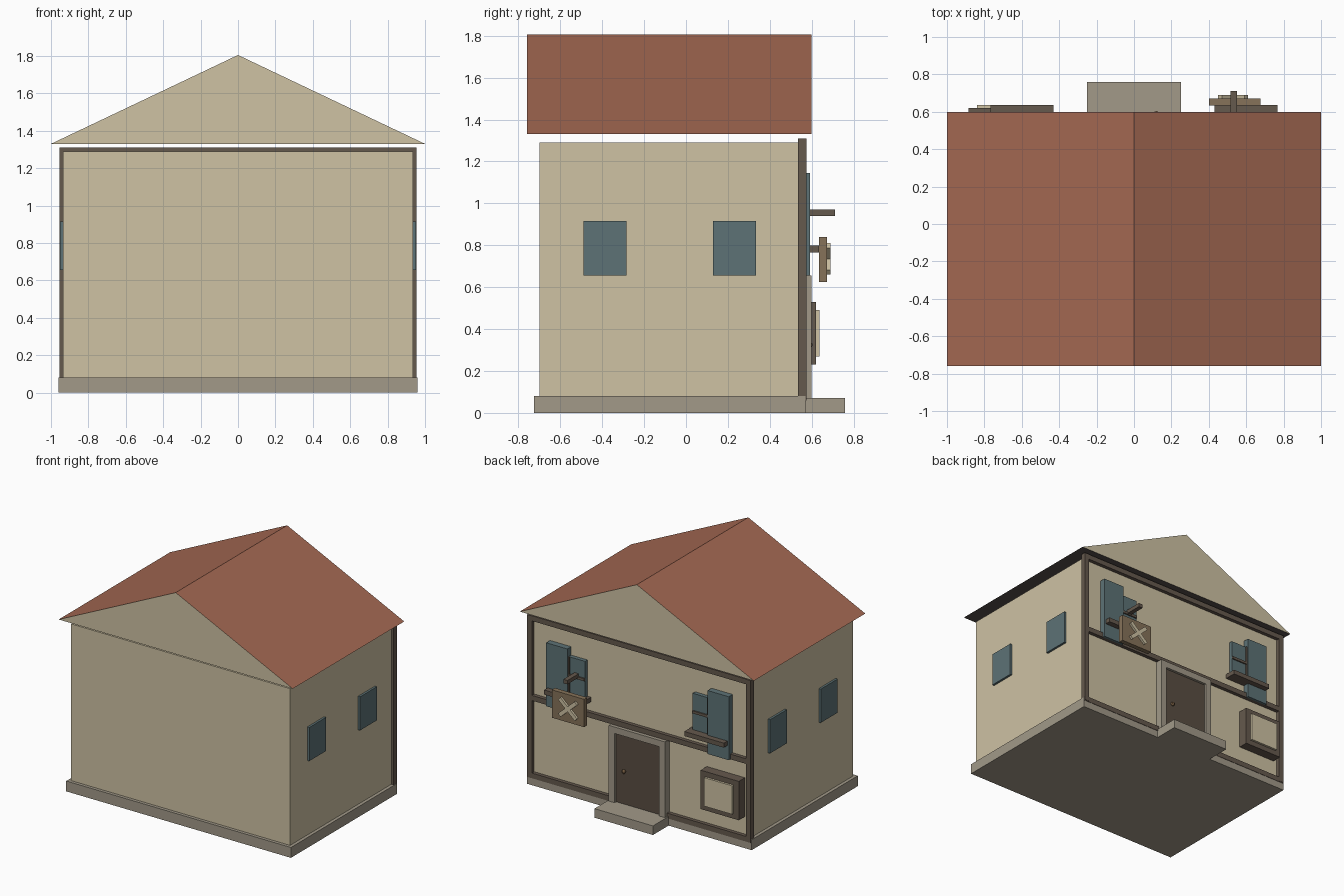
import bpy, bmesh, math

if "Cube" in bpy.data.objects:
    bpy.data.objects.remove(bpy.data.objects["Cube"])

def mat(name, r, g, b):
    m = bpy.data.materials.new(name)
    m.diffuse_color = (r, g, b, 1)
    m.use_nodes = True
    m.node_tree.nodes["Principled BSDF"].inputs["Base Color"].default_value = m.diffuse_color
    return m

PLASTER = mat("plaster", 0.62, 0.54, 0.37)
STONE = mat("stone", 0.36, 0.32, 0.25)
TIMBER = mat("timber", 0.13, 0.10, 0.075)
DOOR = mat("door_wood", 0.10, 0.075, 0.055)
GLASS = mat("teal", 0.11, 0.17, 0.18)
SIGN = mat("sign_wood", 0.24, 0.17, 0.10)
BRASS = mat("knob_metal", 0.20, 0.12, 0.06)
TILE = mat("roof_tile", 0.37, 0.14, 0.085)
SOFFIT = mat("soffit", 0.09, 0.075, 0.07)

def finish(bm, name, *mats):
    bmesh.ops.recalc_face_normals(bm, faces=bm.faces)
    me = bpy.data.meshes.new(name)
    bm.to_mesh(me)
    bm.free()
    for m in mats:
        me.materials.append(m)
    ob = bpy.data.objects.new(name, me)
    bpy.context.collection.objects.link(ob)
    return ob

def box(name, x, y, z, m):
    """Axis-aligned box from (min, max) ranges."""
    bm = bmesh.new()
    bmesh.ops.create_cube(bm, size=1)
    for v in bm.verts:
        for i, r in enumerate((x, y, z)):
            v.co[i] = r[1] if v.co[i] > 0 else r[0]
    return finish(bm, name, m)

def pair(name, x, y, z, m):
    """Box on +x and its mirror on -x."""
    box(name + "_right", x, y, z, m)
    box(name + "_left", (-x[1], -x[0]), y, z, m)

# Body
box("plinth", (-0.96, 0.96), (-0.725, 0.57), (0, 0.08), STONE)
box("walls", (-0.935, 0.935), (-0.70, 0.545), (0.08, 1.29), PLASTER)
box("step", (-0.25, 0.25), (0.565, 0.76), (0, 0.07), STONE)

# Roof: gabled prism, plaster gables, tiled slopes
bm = bmesh.new()
profile = ((-1, 1.33), (1, 1.33), (0, 1.805))
ends = [[bm.verts.new((x, y, z)) for x, z in profile] for y in (-0.76, 0.60)]
for e in ends:
    bm.faces.new(e).material_index = 1
for i in range(3):
    j = (i + 1) % 3
    f = bm.faces.new((ends[0][i], ends[0][j], ends[1][j], ends[1][i]))
    f.material_index = 2 if i == 0 else 0
finish(bm, "roof", TILE, PLASTER, SOFFIT)

# Timber framing on the door side
FRAME_Y = (0.535, 0.575)
pair("corner_post", (0.915, 0.955), FRAME_Y, (0.06, 1.31), TIMBER)
for name, z in (("bottom_beam", 0.075), ("middle_beam", 0.675), ("top_beam", 1.29)):
    box(name, (-0.953, 0.953), (0.536, 0.573), (z - 0.02, z + 0.02), TIMBER)

# Side windows
for y0 in (-0.49, 0.13):
    pair("side_window", (0.93, 0.952), (y0, y0 + 0.205), (0.655, 0.915), GLASS)

# Windows with shutter and sill
pair("window_pane", (0.46, 0.74), (0.54, 0.575), (0.79, 1.08), GLASS)
pair("window_bar_across", (0.46, 0.74), (0.57, 0.585), (0.93, 0.95), TIMBER)
pair("window_bar_upright", (0.59, 0.61), (0.57, 0.584), (0.79, 1.08), TIMBER)
pair("shutter", (0.60, 0.78), (0.54, 0.592), (0.655, 1.145), GLASS)
pair("sill", (0.43, 0.768), (0.54, 0.635), (0.765, 0.80), TIMBER)

# Door
pair("door_post", (0.19, 0.24), (0.54, 0.60), (0.07, 0.655), STONE)
box("door_lintel", (-0.19, 0.19), (0.54, 0.60), (0.605, 0.655), STONE)
box("door", (-0.19, 0.19), (0.54, 0.58), (0.07, 0.605), DOOR)
bm = bmesh.new()
bmesh.ops.create_uvsphere(bm, u_segments=8, v_segments=6, radius=0.016)
finish(bm, "door_knob", BRASS).location = (0.12, 0.588, 0.325)

# Notice board
box("notice_frame", (-0.885, -0.56), (0.54, 0.62), (0.23, 0.53), TIMBER)
box("notice_panel", (-0.84, -0.60), (0.61, 0.637), (0.27, 0.49), PLASTER)

# Hanging sign with crossed bars
box("sign_bracket", (0.515, 0.55), (0.54, 0.712), (0.94, 0.97), TIMBER)
box("sign_board", (0.40, 0.675), (0.634, 0.672), (0.625, 0.84), SIGN)
for i, a in enumerate((42, -42)):
    bar = box(f"sign_cross_{i}", (-0.095, 0.095), (-0.012, 0.012 - 0.001 * i), (-0.015, 0.015), PLASTER)
    bar.location = (0.53, 0.678, 0.735)
    bar.rotation_euler.y = math.radians(a)
